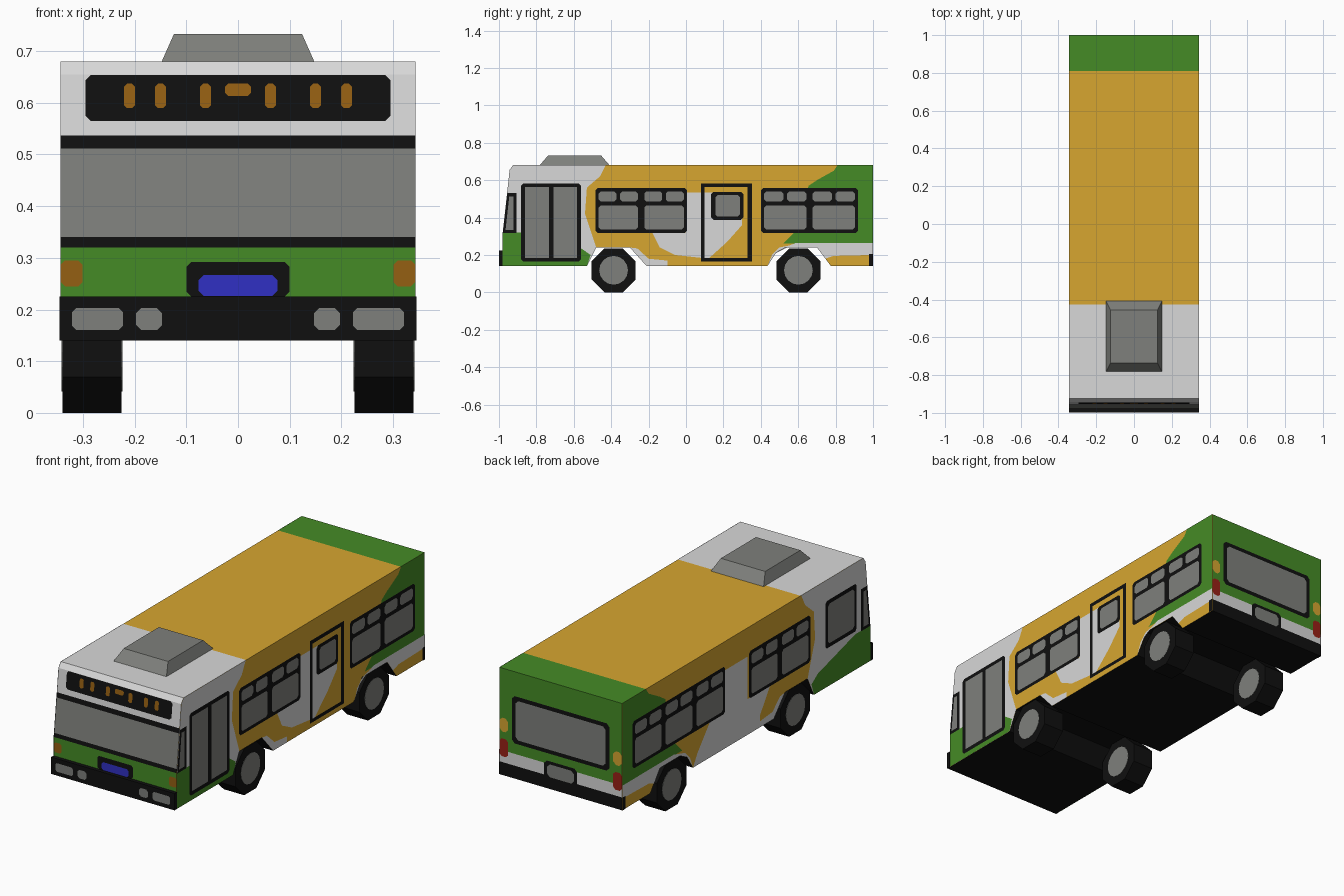
import bpy, bmesh, math
from mathutils import Vector, Matrix

if "Cube" in bpy.data.objects:
    bpy.data.objects.remove(bpy.data.objects["Cube"])

HW = 0.343  # half width of the body


def material(name, r, g, b):
    m = bpy.data.materials.new(name)
    m.diffuse_color = (r, g, b, 1)
    m.use_nodes = True
    m.node_tree.nodes["Principled BSDF"].inputs["Base Color"].default_value = m.diffuse_color
    return m


MATS = [material("gold", .68, .38, .03), material("green", .06, .26, .019),
        material("white", .69, .69, .69), material("black", .005, .005, .005),
        material("grey", .21, .215, .20), material("blue", .03, .03, .55),
        material("orange", .30, .115, .006), material("red", .32, .015, .008)]
GOLD, GREEN, WHITE, BLACK, GREY, BLUE, ORANGE, RED = range(8)


def finish(name, bm):
    me = bpy.data.meshes.new(name)
    bm.to_mesh(me)
    bm.free()
    for m in MATS:
        me.materials.append(m)
    ob = bpy.data.objects.new(name, me)
    bpy.context.collection.objects.link(ob)
    return ob


def rect(a, b, c, d, ch=0.0):
    """Rectangle a..b by c..d with chamfered corners."""
    if ch == 0:
        return [(a, c), (b, c), (b, d), (a, d)]
    return [(a + ch, c), (b - ch, c), (b, c + ch), (b, d - ch),
            (b - ch, d), (a + ch, d), (a, d - ch), (a, c + ch)]


def plates(name, shapes, place, out):
    """Flat painted shapes: (points, colour, layer) put in place by a mapping."""
    bm = bmesh.new()
    for pts, mat, layer in shapes:
        f = bm.faces.new([bm.verts.new(place(u, v, 0.0008 * layer)) for u, v in pts])
        f.material_index = mat
        f.normal_update()
        if f.normal.dot(Vector(out)) < 0:
            f.normal_flip()
    return finish(name, bm)


def box(name, x0, x1, y0, y1, z0, z1, mat, inset=(0, 0)):
    """Box whose top can be narrowed."""
    bm = bmesh.new()
    bmesh.ops.create_cube(bm, size=1)
    for v in bm.verts:
        top = v.co.z > 0
        ix, iy = inset if top else (0, 0)
        v.co = (x1 - ix if v.co.x > 0 else x0 + ix,
                y1 - iy if v.co.y > 0 else y0 + iy, z1 if top else z0)
    for f in bm.faces:
        f.material_index = mat
    return finish(name, bm)


# Body: side profile with wheel arches, extruded across the width
def front_y(z):
    if z < .32:
        return -.98
    if z < .655:
        return -.98 + (z - .32) / .335 * .037
    return -.943 + (z - .655) / .025 * .018


front = [(front_y(z), z) for z in (.14, .225, .32, .34, .512, .537, .655, .68)]
profile = front + [(-.425, .68), (.81, .68), (1, .68), (1, .265), (1, .205), (1, .14),
                   (.775, .14), (.70, .24), (.50, .24), (.435, .14),
                   (-.21, .14), (-.30, .24), (-.48, .24), (-.53, .14)]
bm = bmesh.new()
f = bm.faces.new([bm.verts.new((-HW, y, z)) for y, z in profile])
ext = bmesh.ops.extrude_face_region(bm, geom=[f])
bmesh.ops.translate(bm, vec=(2 * HW, 0, 0), verts=[e for e in ext["geom"] if isinstance(e, bmesh.types.BMVert)])
bmesh.ops.recalc_face_normals(bm, faces=bm.faces)
for f in bm.faces:
    c = f.calc_center_median()
    if abs(f.normal.x) > .5:
        m = GOLD
    elif c.z > .679:
        m = WHITE if c.y < -.425 else GOLD if c.y < .81 else GREEN
    elif c.z < .245 and f.normal.z < -.1:
        m = BLACK
    elif c.y > .9:
        m = GREEN if c.z > .265 else WHITE if c.z > .205 else BLACK
    else:
        m = (BLACK if c.z < .225 else GREEN if c.z < .32 else BLACK if c.z < .34
             else GREY if c.z < .512 else BLACK if c.z < .537 else WHITE)
    f.material_index = m
finish("body", bm)


# Side paint, windows and doors
def window_group(y0, y1, n):
    s = [(rect(y0, y1, .318, .557, .012), BLACK, 3)]
    w = (y1 - y0) / n
    for i in range(n):
        a, b = y0 + i * w + .017, y0 + (i + 1) * w - .017
        mid = (a + b) / 2
        s += [(rect(a, b, .335, .465, .012), GREY, 4),
              (rect(a, mid - .01, .485, .54, .012), GREY, 4),
              (rect(mid + .01, b, .485, .54, .012), GREY, 4)]
    return s


livery = [
    # white front part, green lower corner
    ([(-.98, .14), (-.98, .32), (-.943, .655), (-.925, .68), (-.43, .68), (-.46, .62),
      (-.53, .56), (-.54, .42), (-.50, .30), (-.48, .24), (-.53, .14)], WHITE, 1),
    ([(-.98, .14), (-.98, .32), (-.86, .32), (-.56, .235), (-.51, .20), (-.53, .14)], GREEN, 2),
    # green rear part, white band above a gold skirt
    ([(1, .26), (1, .68), (.81, .68), (.79, .65), (.70, .60), (.655, .57), (.63, .45),
      (.58, .32), (.52, .26)], GREEN, 1),
    ([(.435, .14), (.46, .20), (.55, .25), (.59, .265), (1, .265), (1, .20), (.79, .195),
      (.745, .18), (.70, .24), (.50, .24)], WHITE, 2),
    (rect(.978, 1, .14, .205), BLACK, 3),
    # white patch behind the front arch
    ([(-.30, .24), (-.21, .14), (-.10, .14), (-.10, .17), (-.20, .18), (-.26, .235)], WHITE, 1),
    # front quarter window
    ([(-.979, .318), (-.905, .318), (-.905, .53), (-.955, .53)], BLACK, 3),
    ([(-.965, .333), (-.922, .333), (-.922, .512), (-.945, .512)], GREY, 4),
]
patch_right = [([(-.18, .32), (0, .32), (0, .535), (.30, .535), (.30, .36), (.22, .27),
                 (.12, .18), (-.06, .20), (-.14, .24)], WHITE, 1)]
patch_left = [([(-.18, .32), (0, .32), (0, .535), (.30, .535), (.30, .32), (.40, .20),
                (.435, .14), (-.10, .14), (-.10, .20)], WHITE, 1)]
front_door = [(rect(-.882, -.562, .165, .582, .012), BLACK, 3),
              (rect(-.86, -.732, .21, .562), GREY, 4), (rect(-.708, -.582, .21, .562), GREY, 4)]
middle_door = [(rect(.08, .10, .165, .582), BLACK, 3), (rect(.33, .352, .165, .582), BLACK, 3),
               (rect(.10, .33, .165, .183), BLACK, 3), (rect(.10, .33, .562, .582), BLACK, 3),
               (rect(.135, .307, .388, .537, .012), BLACK, 3),
               (rect(.157, .288, .405, .52, .012), GREY, 4)]
driver_window = [(rect(-.87, -.62, .335, .575, .012), BLACK, 3),
                 (rect(-.85, -.64, .355, .555, .012), GREY, 4)]
# lower door glass reaches nearly to the step
front_door[1] = (rect(-.86, -.732, .185, .562), GREY, 4)
front_door[2] = (rect(-.708, -.582, .185, .562), GREY, 4)

plates("right_side_panels", livery + patch_right + front_door + middle_door
       + window_group(-.485, .005, 2) + window_group(.40, .92, 2),
       lambda u, v, o: (HW + o, u, v), (1, 0, 0))
plates("left_side_panels", livery + patch_left + driver_window
       + window_group(-.50, -.01, 2) + window_group(.18, .92, 3),
       lambda u, v, o: (-HW - o, u, v), (-1, 0, 0))

# Front details: sign with lamps, number plate, indicators
fr = [(rect(-.295, .295, .565, .654, .01), BLACK, 1),
      (rect(-.10, .10, .225, .292, .01), BLACK, 1),
      (rect(-.076, .076, .226, .267, .01), BLUE, 2)]
for x in (-.21, -.15, -.063, .063, .15, .21):
    fr.append((rect(x - .011, x + .011, .59, .637, .006), ORANGE, 2))
fr.append((rect(-.025, .025, .613, .637, .006), ORANGE, 2))
for s in (-1, 1):
    fr.append((rect(s * .322 - .021, s * .322 + .021, .245, .295, .008), ORANGE, 1))
plates("front_details", fr, lambda u, v, o: (u, front_y(v) - o, v), (0, -1, 0))

# Front bumper with headlights
box("front_bumper", -.345, .345, -.999, -.98, .14, .225, BLACK)
lights = []
for s in (-1, 1):
    lights += [(rect(s * .272 - .049, s * .272 + .049, .16, .203, .008), GREY, 1),
               (rect(s * .172 - .025, s * .172 + .025, .16, .203, .01), GREY, 1)]
plates("headlights", lights, lambda u, v, o: (u, -.999 - o, v), (0, -1, 0))

# Rear window, number plate holder and lamps
rear = [(rect(-.272, .272, .318, .557, .015), BLACK, 1),
        (rect(-.252, .252, .338, .537, .015), GREY, 2),
        (rect(-.092, .092, .185, .28, .015), BLACK, 1),
        (rect(-.075, .075, .2, .265, .015), GREY, 2)]
for s in (-1, 1):
    rear += [(rect(s * .318 - .024, s * .318 + .024, .36, .43, .015), GOLD, 1),
             (rect(s * .318 - .024, s * .318 + .024, .235, .325, .012), RED, 1)]
plates("rear_details", rear, lambda u, v, o: (u, 1 + o, v), (0, 1, 0))

# Roof unit
box("roof_unit", -.148, .148, -.783, -.408, .679, .733, GREY, (.024, .047))

# Wheels: eight-sided tyres with hub discs on both faces
for end, y in (("front", -.387), ("rear", .601)):
    for side, s in (("right", 1), ("left", -1)):
        bm = bmesh.new()
        turn = Matrix.Translation((s * .2825, y, .118)) @ Matrix.Rotation(math.pi / 2, 4, 'Y')
        bmesh.ops.create_cone(bm, cap_ends=True, segments=8, radius1=.1275, radius2=.1275, depth=.115,
                              matrix=turn @ Matrix.Rotation(math.pi / 8, 4, 'Z'))
        for f in bm.faces:
            f.material_index = BLACK
        old = set(bm.faces)
        bmesh.ops.create_cone(bm, cap_ends=True, segments=16, radius1=.077, radius2=.077,
                              depth=.118, matrix=turn)
        for f in bm.faces:
            if f not in old:
                f.material_index = GREY
        finish(f"{end}_{side}_wheel", bm)
